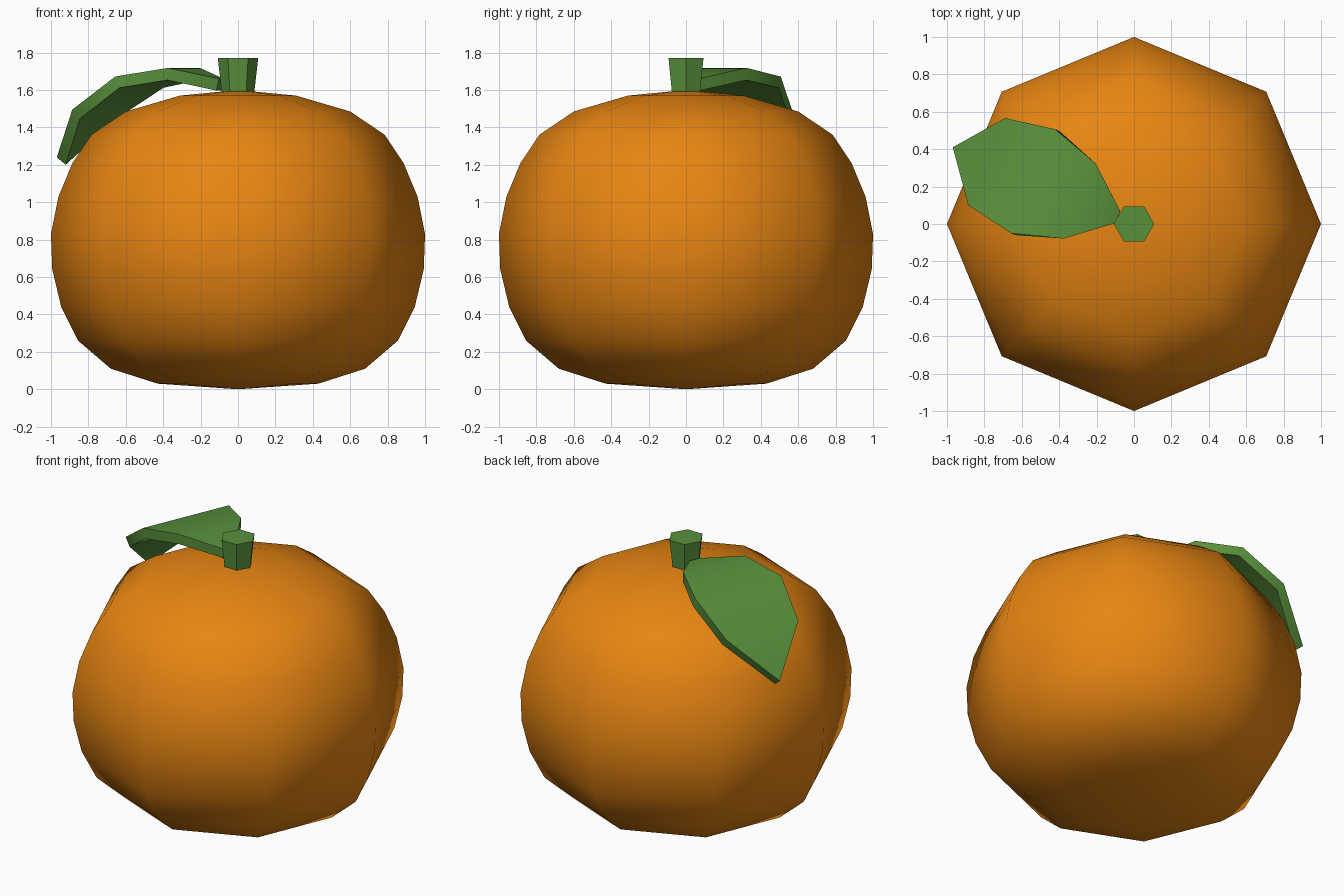
import bpy, bmesh, math
from mathutils import Vector

if "Cube" in bpy.data.objects:
    bpy.data.objects.remove(bpy.data.objects["Cube"])


def material(name, col):
    m = bpy.data.materials.new(name)
    m.diffuse_color = (*col, 1)
    m.use_nodes = True
    m.node_tree.nodes["Principled BSDF"].inputs["Base Color"].default_value = m.diffuse_color
    return m


def make_object(name, bm, mat, angle=None):
    bmesh.ops.recalc_face_normals(bm, faces=bm.faces)
    me = bpy.data.meshes.new(name)
    bm.to_mesh(me)
    bm.free()
    ob = bpy.data.objects.new(name, me)
    bpy.context.collection.objects.link(ob)
    me.materials.append(mat)
    if angle:
        bpy.ops.object.select_all(action='DESELECT')
        ob.select_set(True)
        bpy.context.view_layer.objects.active = ob
        bpy.ops.object.shade_smooth_by_angle(angle=math.radians(angle))
    return ob


def lathe(profile, sides):
    """Closed turned shape; profile is (radius, z) from bottom to top."""
    bm = bmesh.new()
    rings = []
    for r, z in profile:
        if r == 0:
            rings.append([bm.verts.new((0, 0, z))] * sides)
        else:
            rings.append([bm.verts.new((r * math.cos(math.tau * i / sides),
                                        r * math.sin(math.tau * i / sides), z))
                          for i in range(sides)])
    for a, b in zip(rings, rings[1:]):
        for i in range(sides):
            j = (i + 1) % sides
            bm.faces.new(list(dict.fromkeys((a[i], a[j], b[j], b[i]))))
    return bm


orange = material("orange peel", (0.80, 0.235, 0.006))
green = material("leaf green", (0.10, 0.28, 0.045))

# Fruit: eight-sided smooth squashed ball
profile = [(0, 0), (0.43, 0.03), (0.68, 0.11), (0.855, 0.26), (0.945, 0.44),
           (0.993, 0.64), (1.0, 0.83), (0.96, 1.03), (0.885, 1.21),
           (0.785, 1.36), (0.6, 1.485), (0.31, 1.57), (0, 1.60)]
make_object("fruit", lathe(profile, 8), orange, 60)

# Stem: flared hexagonal stub
make_object("stem", lathe([(0, 1.57), (0.085, 1.57), (0.108, 1.77), (0, 1.77)], 6), green)

# Leaf: arched slab, rows of (distance along leaf, half width, height)
rows = [(0.095, 0.035, 1.66), (0.315, 0.218, 1.718), (0.585, 0.302, 1.672),
        (0.855, 0.253, 1.495), (1.052, 0.0, 1.24)]
along = Vector((-0.921, 0.39, 0))
across = Vector((-0.39, -0.921, 0))
thick = 0.065
bm = bmesh.new()
sections = []
for k, (s, w, z) in enumerate(rows):
    p, n = rows[max(k - 1, 0)], rows[min(k + 1, len(rows) - 1)]
    tangent = (along * (n[0] - p[0]) + Vector((0, 0, n[2] - p[2]))).normalized()
    down = tangent.cross(across)
    down *= -thick if down.z > 0 else thick
    top = along * s + Vector((0, 0, z))
    sides = (1, -1) if w else (0,)
    sec = [bm.verts.new(top + across * w * q + down * d) for d in (0, 1) for q in sides]
    sections.append(sec if w else [sec[0], sec[0], sec[1], sec[1]])
for a, b in zip(sections, sections[1:]):
    for i, j in ((0, 1), (1, 3), (3, 2), (2, 0)):
        bm.faces.new(list(dict.fromkeys((a[i], a[j], b[j], b[i]))))
bm.faces.new([sections[0][i] for i in (0, 1, 3, 2)])
make_object("leaf", bm, green, 40)
